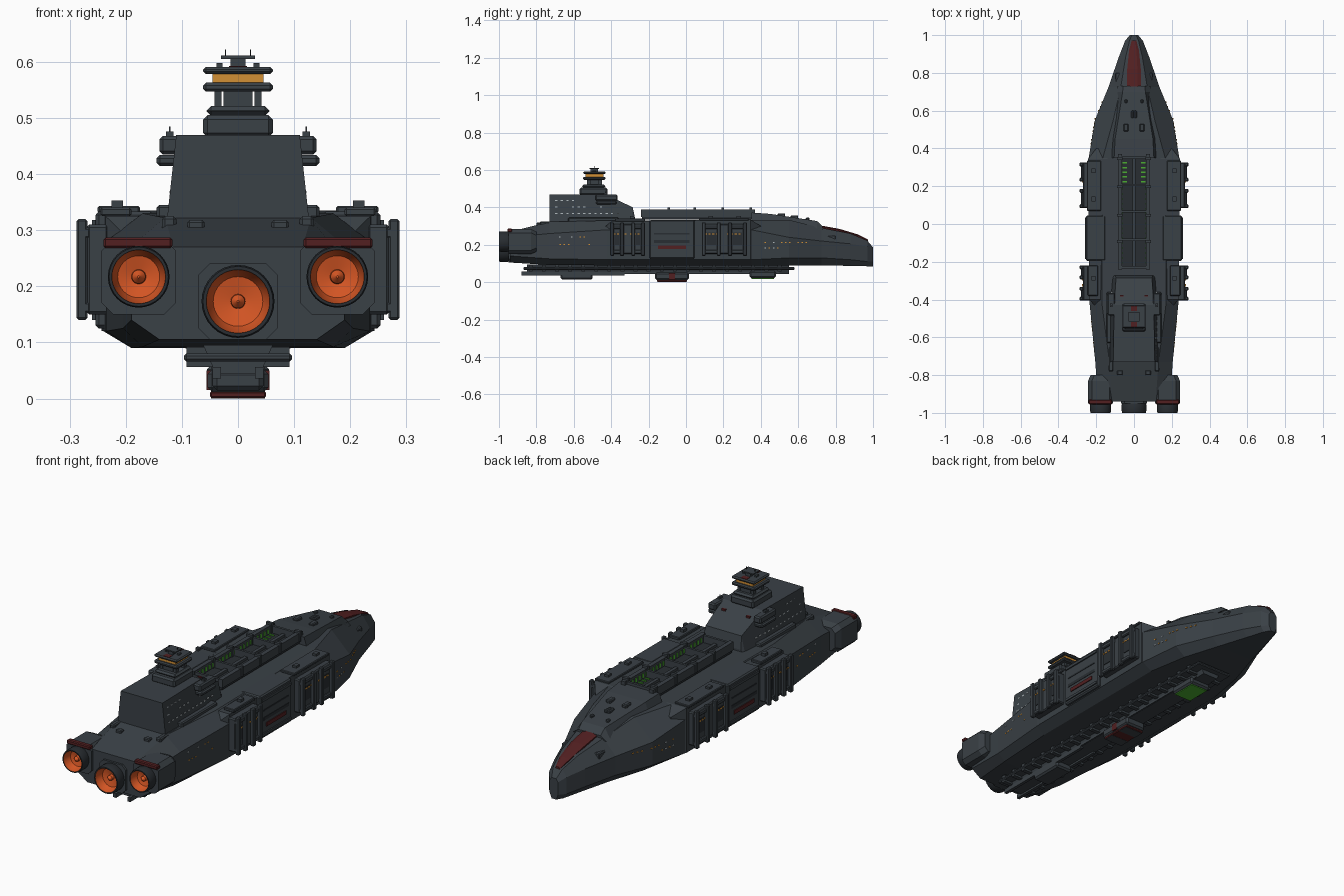
import bpy, bmesh, math, random
from mathutils import Vector

if "Cube" in bpy.data.objects:
    bpy.data.objects.remove(bpy.data.objects["Cube"])

random.seed(4)


def mat(name, rgb):
    m = bpy.data.materials.new(name)
    m.diffuse_color = (*rgb, 1)
    m.use_nodes = True
    m.node_tree.nodes["Principled BSDF"].inputs["Base Color"].default_value = m.diffuse_color
    return m


HULL = mat("hull_grey", (0.042, 0.052, 0.061))
DARK = mat("dark_grey", (0.022, 0.027, 0.032))
RED = mat("dark_red", (0.085, 0.014, 0.015))
GLOW = mat("engine_orange", (0.68, 0.095, 0.018))
AMBER = mat("amber", (0.65, 0.28, 0.035))
GREEN = mat("green", (0.07, 0.42, 0.03))
PALE = mat("pale_window", (0.45, 0.5, 0.52))


def finish(name, bm, mats, bevel=0):
    bmesh.ops.recalc_face_normals(bm, faces=bm.faces)
    me = bpy.data.meshes.new(name)
    bm.to_mesh(me)
    bm.free()
    for m in mats:
        me.materials.append(m)
    ob = bpy.data.objects.new(name, me)
    bpy.context.collection.objects.link(ob)
    if bevel:
        b = ob.modifiers.new("chamfer", 'BEVEL')
        b.width, b.segments = bevel, 1
    return ob


def boxes(name, m, items, mirror=False, bevel=0):
    """Boxes given as x0, x1, y0, y1, z0, z1, optionally on both sides."""
    bm = bmesh.new()
    for x0, x1, y0, y1, z0, z1 in items:
        for s in ((1, -1) if mirror else (1,)):
            r = bmesh.ops.create_cube(bm, size=1)
            for v in r["verts"]:
                v.co = Vector((s * (x0 + (v.co.x + .5) * (x1 - x0)),
                               y0 + (v.co.y + .5) * (y1 - y0),
                               z0 + (v.co.z + .5) * (z1 - z0)))
    return finish(name, bm, [m], bevel)


def loft(name, m, rings):
    """Skin between equal-length rings of points, with capped ends."""
    bm = bmesh.new()
    rs = [[bm.verts.new(p) for p in r] for r in rings]
    n = len(rs[0])
    for a, b in zip(rs, rs[1:]):
        for i in range(n):
            j = (i + 1) % n
            bm.faces.new((a[i], a[j], b[j], b[i]))
    bm.faces.new(rs[0])
    bm.faces.new(rs[-1])
    return finish(name, bm, [m])


def sym(y, half):
    """Closed ring at y from (x, z) points of the right half."""
    return [(x, y, z) for x, z in half] + [(-x, y, z) for x, z in reversed(half)]


def octagon(x, y, z, hx, hz, c):
    h = [(hx - c, -hz), (hx, -hz + c), (hx, hz - c), (hx - c, hz)]
    return [(x + a, y, z + b) for a, b in h] + [(x - a, y, z + b) for a, b in reversed(h)]


# Main hull: y, bottom half width, bottom z, side half width, side z low/high, deck half width, deck z
SECTIONS = [(-.94, .14, .105, .19, .14, .24, .115, .27),
            (-.73, .17, .092, .205, .125, .26, .13, .322),
            (-.42, .19, .09, .235, .12, .28, .17, .33),
            (.35, .19, .09, .24, .12, .28, .165, .333),
            (.55, .155, .09, .207, .13, .24, .11, .333),
            (.725, .10, .09, .135, .13, .22, .07, .29),
            (.88, .055, .087, .082, .12, .205, .045, .26),
            (.97, .03, .085, .047, .11, .19, .024, .222),
            (1.0, .012, .085, .022, .11, .17, .012, .185)]
loft("main_hull", HULL, [sym(y, [(wb, zb), (wm, z1), (wm, z2), (wt, zt)])
                         for y, wb, zb, wm, z1, z2, wt, zt in SECTIONS])


def hull_side(y):
    for a, b in zip(SECTIONS, SECTIONS[1:]):
        if a[0] <= y <= b[0]:
            return a[3] + (b[3] - a[3]) * (y - a[0]) / (b[0] - a[0])


# Raised fore deck and red bow plate
loft("fore_deck", HULL, [sym(y, [(w + .03, .28), (w, z)]) for y, w, z in
                         [(.35, .105, .372), (.45, .10, .365), (.70, .06, .327), (.73, .058, .30)]])
loft("bow_plate", RED, [sym(y, [(w, z - .03), (w, z - .006), (w * .5, z)]) for y, w, z in
                        [(.725, .038, .302), (.82, .036, .285), (.92, .026, .255), (.972, .012, .228)]])
boxes("bow_fittings", HULL, [(.03, .055, .49, .53, .35, .368), (.0, .015, .56, .60, .34, .357),
                             (.07, .10, .74, .80, .22, .25), (.035, .05, .64, .66, .325, .345)],
      mirror=True, bevel=.004)

# Midship casemates and side armour
for s, tag in ((1, "right"), (-1, "left")):
    loft("casemate_" + tag, HULL,
         [[(s * x, y, z) for x, z in [(.14, .12), (w, .12), (w, zt), (.14, zt)]]
          for y, w, zt in [(-.44, .20, .29), (-.40, .236, .325), (.345, .243, .335), (.40, .20, .30)]])
boxes("midship_block", HULL, [(.15, .254, -.195, .045, .125, .333)], mirror=True, bevel=.006)
boxes("midship_ledges", HULL, [(.24, .26, -.185, .035, .305, .318), (.24, .26, -.185, .035, .14, .152)], mirror=True)
boxes("midship_dark_slots", DARK, [(.25, .256, -.17, .02, .21, .225), (.25, .256, -.17, .02, .255, .262)], mirror=True)
boxes("midship_red_panel", RED, [(.25, .258, -.15, 0, .177, .195)], mirror=True)
panels, flanges, lips = [], [], []
for y0, y1 in ((-.405, -.22), (.085, .325)):
    mid = (y0 + y1) / 2
    panels.append((.23, .27, y0, y1, .15, .31))
    for a, b in ((y0, mid - .02), (mid + .02, y1)):
        flanges += [(.268, .288, a, a + .02, .14, .32), (.268, .288, b - .02, b, .14, .32),
                    (.262, .28, a, b, .285, .305), (.262, .28, a, b, .152, .172)]
        lips.append((.262, .273, a + .025, b - .025, .20, .265))
boxes("side_armour", HULL, panels, mirror=True, bevel=.005)
boxes("side_armour_ribs", HULL, flanges, mirror=True, bevel=.004)
boxes("side_armour_recess", DARK, lips, mirror=True)
boxes("side_roof_plates", HULL, [(.175, .25, .07, .335, .33, .343), (.19, .245, -.38, -.22, .325, .34)],
      mirror=True, bevel=.003)
boxes("roof_guns", HULL, [(.205, .225, y, y + .025, .34, .353) for y in (-.30, .12, .27)], mirror=True)

# Launch trench on the back
boxes("trench_floor", DARK, [(-.08, .08, -.235, .36, .336, .35)])
boxes("trench_walls", HULL, [(.064, .085, -.24, .37, .348, .388)], mirror=True)
boxes("trench_centre_rail", HULL, [(-.008, .008, -.235, .36, .35, .362)])
boxes("trench_crossbars", HULL, [(-.08, .08, y, y + .012, .35, .384) for y in (-.235, -.09, .06, .2, .345)])
boxes("trench_wall_posts", HULL, [(.06, .09, y, y + .014, .35, .398) for y in (-.10, .04, .19, .34)], mirror=True)
boxes("trench_floor_lights", GREEN, [(.036, .06, y, y + .008, .349, .354)
                                     for y in (.22, .245, .27, .295, .32)], mirror=True)
boxes("trench_wall_lights", GREEN, [(.061, .065, -.21 + i * .026, -.20 + i * .026, .357, .376)
                                    for i in range(21)], mirror=True)

# Superstructure block
SUPER = [(-.73, .127, .11, .47), (-.43, .127, .105, .47), (-.285, .115, .095, .40), (-.272, .11, .10, .34)]
loft("superstructure", HULL, [sym(y, [(wb, .315), (wt, zt)]) for y, wb, wt, zt in SUPER])
boxes("superstructure_sponsons", HULL, [(.10, .14, -.485, -.365, .435, .468), (.10, .145, -.48, -.37, .414, .434)],
      mirror=True, bevel=.006)
boxes("sponson_guns", HULL, [(.115, .128, -.44, -.42, .466, .476), (.12, .123, -.433, -.43, .476, .485)], mirror=True)
boxes("superstructure_skirts", HULL, [(.10, .145, -.63, -.36, .32, .345), (.11, .135, -.78, -.60, .27, .325)],
      mirror=True, bevel=.005)
boxes("superstructure_red_marks", RED, [(.055, .075, -.385, -.375, .443, .452)], mirror=True)
boxes("stern_deck_lockers", HULL, [(.06, .09, -.80, -.775, .30, .318)], mirror=True, bevel=.004)

# Command tower
boxes("tower_base", HULL, [(-.062, .062, -.57, -.42, .465, .505), (-.056, .056, -.555, -.43, .504, .521)], bevel=.008)
boxes("tower_neck", HULL, [(-.026, .026, -.53, -.45, .52, .548), (.029, .042, -.53, -.51, .52, .548),
                           (.029, .042, -.47, -.45, .52, .548),
                           (-.042, -.029, -.53, -.51, .52, .548), (-.042, -.029, -.47, -.45, .52, .548)])
boxes("tower_decks", HULL, [(-.062, .062, -.55, -.43, .547, .563), (-.062, .062, -.55, -.43, .578, .591)], bevel=.005)
boxes("tower_bridge_windows", AMBER, [(-.045, .045, -.538, -.442, .562, .579)])
boxes("tower_cap", HULL, [(-.013, .013, -.51, -.47, .59, .606), (-.03, .03, -.515, -.465, .605, .611),
                          (.028, .038, -.50, -.48, .59, .598), (-.038, -.028, -.50, -.48, .59, .598)])
boxes("tower_red_stripes", RED, [(-.016, .016, -.545, -.52, .59, .593), (-.016, .016, -.46, -.435, .59, .593)])
boxes("tower_masts", DARK, [(.0215, .0235, -.491, -.489, .61, .622)], mirror=True)

# Engine housings and nozzles
for x, z, hx, hz, tag in ((-.177, .217, .066, .067, "left"), (.177, .217, .066, .067, "right"),
                          (0, .173, .07, .068, "centre")):
    loft("engine_housing_" + tag, HULL, [octagon(x, -.80, z, hx * .8, hz * .8, .02),
                                         octagon(x, -.83, z, hx, hz, .02), octagon(x, -.95, z, hx, hz, .02)])
    R = .065 if tag == "centre" else .055
    prof = [(R * .9, -.94, 0), (R, -.955, 0), (R, -.99, 0), (R * .96, -1.0, 0), (R * .87, -1.0, 0),
            (R * .85, -.985, 1), (R * .68, -.962, 1), (.013, -.955, 1), (.012, -.97, 1), (.002, -.982, 1)]
    bm = bmesh.new()
    N = 32
    rings = [[bm.verts.new((x + r * math.cos(2 * math.pi * i / N), y, z + r * math.sin(2 * math.pi * i / N)))
              for i in range(N)] for r, y, _ in prof]
    for k in range(len(prof) - 1):
        for i in range(N):
            j = (i + 1) % N
            f = bm.faces.new((rings[k][i], rings[k][j], rings[k + 1][j], rings[k + 1][i]))
            f.material_index = prof[k + 1][2]
            f.smooth = True
    bm.faces.new(rings[-1]).material_index = 1
    ob = finish("engine_nozzle_" + tag, bm, [DARK, GLOW])
    bpy.context.view_layer.objects.active = ob
    ob.select_set(True)
    bpy.ops.object.shade_smooth_by_angle(angle=math.radians(35))
    ob.select_set(False)
boxes("engine_red_caps", RED, [(.117, .24, -.955, -.93, .268, .287)], mirror=True, bevel=.004)

# Underslung keel gantry
loft("keel_neck", HULL, [sym(y, [(.04, .045), (.062, .095)]) for y in (-.85, .55)])
boxes("keel_plate", HULL, [(-.096, .096, -.87, .58, .066, .08)], bevel=.004)
boxes("keel_ribs", HULL, [(.045, .092, -.84 + i * .07, -.82 + i * .07, .056, .092) for i in range(20)], mirror=True)
boxes("keel_rails", HULL, [(.03, .045, -.88, -.33, .036, .056), (.03, .045, -.33, .5, .046, .062)], mirror=True)
boxes("keel_pods", HULL, [(-.045, .045, -.67, -.50, .014, .05), (-.054, .054, -.165, .015, .012, .052),
                          (-.055, .055, .34, .48, .022, .06)], bevel=.008)
boxes("keel_foot", RED, [(-.05, .05, -.155, .005, .001, .013)], bevel=.003)
boxes("keel_foot_plate", HULL, [(-.048, .048, -.15, -.1, 0, .014), (-.048, .048, -.05, 0, 0, .014)])
boxes("keel_red_band", RED, [(-.056, .056, -.09, -.06, .015, .05)])
boxes("keel_green_pad", GREEN, [(-.045, .045, .35, .47, .018, .024)])

# Lit windows in broken rows
amber, pale, upper = [], [], []
for y0, y1, z in ((-.90, -.80, .235), (-.72, -.48, .20), (-.68, -.48, .24), (.42, .68, .21), (.42, .55, .18)):
    for i in range(int((y1 - y0) / .022)):
        y = y0 + i * .022
        if random.random() < .65:
            w = hull_side(y)
            (amber if random.random() < .6 else pale).append((w - .004, w + .002, y, y + .008, z, z + .005))
for y0 in (-.39, -.30, .10, .22):
    amber += [(.27, .275, y0 + i * .02, y0 + i * .02 + .012, .255, .261) for i in range(4)]
for z in (.365, .40, .435):
    w = .127 - .019 * (z - .315) / .155
    upper += [(w - .006, w + .001, -.70 + i * .03, -.688 + i * .03, z, z + .005)
              for i in range(12) if z < .37 or (i < 9 and random.random() < .5)]
boxes("amber_windows", AMBER, amber, mirror=True)
boxes("pale_windows", PALE, pale, mirror=True)
boxes("superstructure_windows", PALE, upper, mirror=True)
